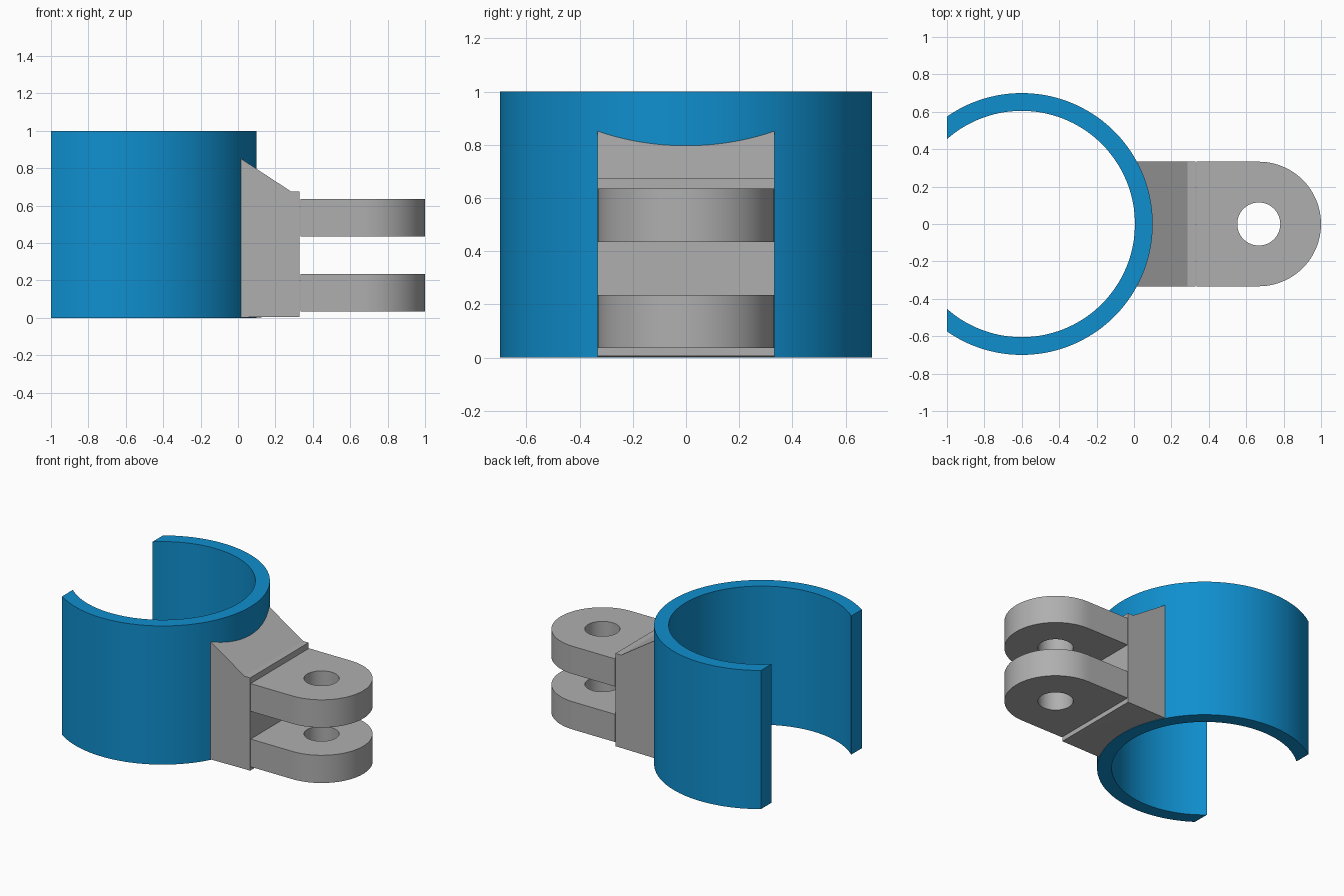
import bpy, bmesh, math

if "Cube" in bpy.data.objects:
    bpy.data.objects.remove(bpy.data.objects["Cube"])

RING_X, R_OUT, R_IN, HEIGHT = -0.6, 0.70, 0.605, 1.0
CUT_X = -1.0                        # flat opening of the clamp ring
HALF_W = 0.333                      # half width of mount and lugs
PIN_X, PIN_R = 0.667, 0.115         # hinge pin hole


def material(name, rgb):
    m = bpy.data.materials.new(name)
    m.diffuse_color = (*rgb, 1)
    m.use_nodes = True
    m.node_tree.nodes["Principled BSDF"].inputs["Base Color"].default_value = m.diffuse_color
    return m


blue = material("clamp blue", (0.005, 0.275, 0.62))
grey = material("bracket grey", (0.43, 0.43, 0.43))


def loft(name, sections, mat, closed=False, skip=()):
    """Skin a row of equal closed sections; skip lists profile edges left open."""
    bm = bmesh.new()
    rows = [[bm.verts.new(p) for p in s] for s in sections]
    n = len(rows[0])
    for i in range(len(rows) if closed else len(rows) - 1):
        a, b = rows[i], rows[(i + 1) % len(rows)]
        for j in range(n):
            if j not in skip:
                k = (j + 1) % n
                bm.faces.new((a[j], a[k], b[k], b[j]))
    if not closed:
        bm.faces.new(rows[0][::-1])
        bm.faces.new(rows[-1])
    bmesh.ops.recalc_face_normals(bm, faces=bm.faces)
    me = bpy.data.meshes.new(name)
    bm.to_mesh(me)
    bm.free()
    me.materials.append(mat)
    ob = bpy.data.objects.new(name, me)
    bpy.context.collection.objects.link(ob)
    bpy.ops.object.select_all(action='DESELECT')
    ob.select_set(True)
    bpy.context.view_layer.objects.active = ob
    bpy.ops.object.shade_smooth_by_angle(angle=math.radians(30))
    return ob


# Clamp ring: both arcs end on the flat cut plane
end_out = math.acos((CUT_X - RING_X) / R_OUT)
end_in = math.acos((CUT_X - RING_X) / R_IN)
sections = []
for i in range(97):
    t = 2 * i / 96 - 1
    xo, yo = RING_X + R_OUT * math.cos(t * end_out), R_OUT * math.sin(t * end_out)
    xi, yi = RING_X + R_IN * math.cos(t * end_in), R_IN * math.sin(t * end_in)
    sections.append([(xo, yo, 0), (xo, yo, HEIGHT), (xi, yi, HEIGHT), (xi, yi, 0)])
loft("clamp_ring", sections, blue)

# Mount: wedge-topped block whose back follows the ring wall
sections = []
sweep = math.asin(HALF_W / R_OUT)
for i in range(33):
    a = sweep * (2 * i / 32 - 1)
    x, y = RING_X + R_OUT * math.cos(a), R_OUT * math.sin(a)
    slope_z = 0.675 + (0.285 - x) * 0.175 / 0.267
    sections.append([(x, y, 0.003), (0.285, y, 0.006), (0.33, y, 0.006),
                     (0.33, y, 0.675), (0.285, y, 0.675), (x, y, slope_z)])
loft("hinge_mount", sections, grey, skip=(5,))


# Lugs: square at the mount, round at the tip, with a pin hole
def lug(name, z0, z1):
    rings = []
    for i in range(96):
        a = 2 * math.pi * i / 96
        c, s = math.cos(a), math.sin(a)
        r = HALF_W / max(abs(c), abs(s)) if c < -1e-6 else HALF_W
        xo, yo = PIN_X + r * c, r * s
        xi, yi = PIN_X + PIN_R * c, PIN_R * s
        rings.append([(xo, yo, z0), (xo, yo, z1), (xi, yi, z1), (xi, yi, z0)])
    loft(name, rings, grey, closed=True)


lug("lower_lug", 0.035, 0.235)
lug("upper_lug", 0.435, 0.635)
